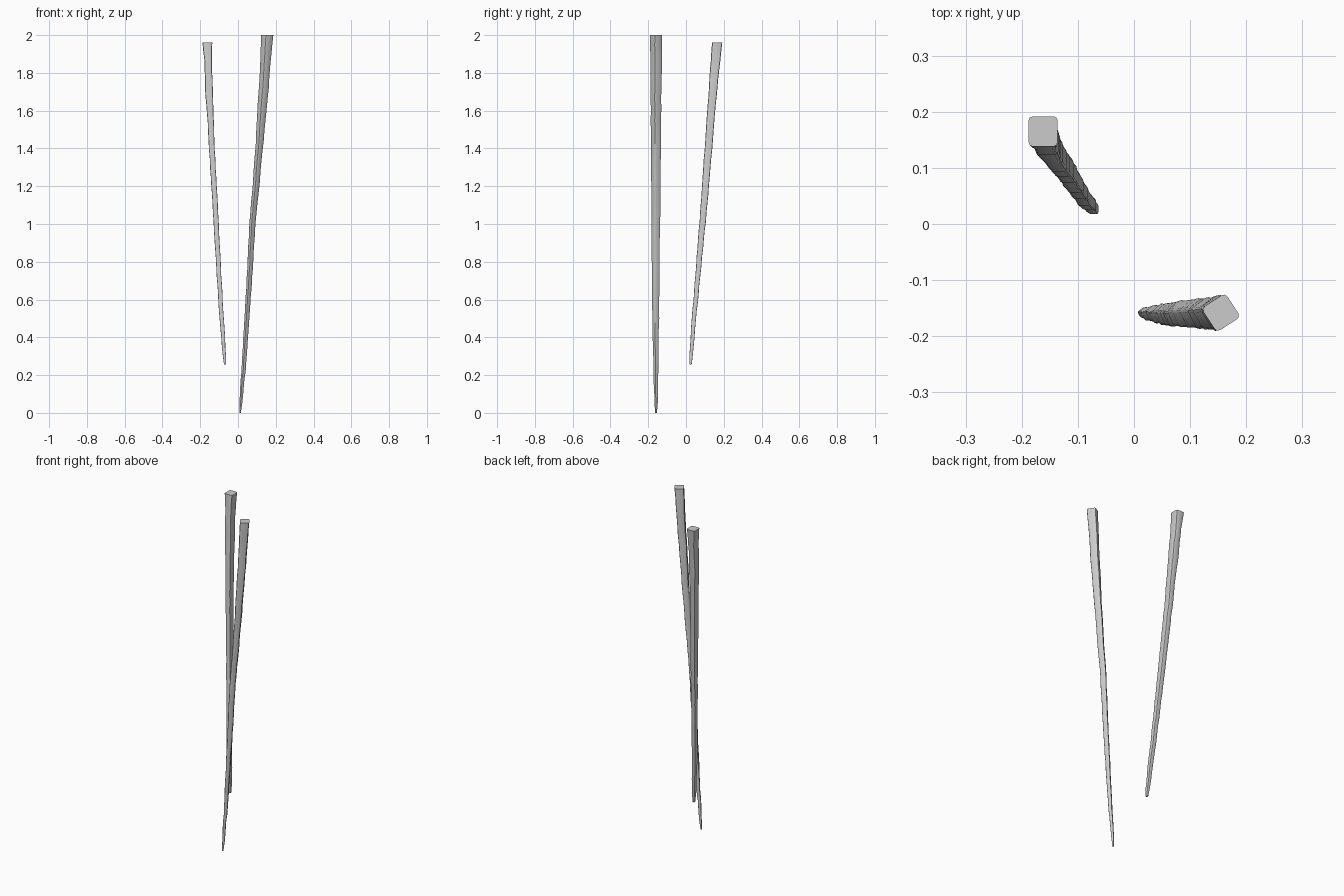
import bpy, bmesh, math, random

if "Cube" in bpy.data.objects:
    bpy.data.objects.remove(bpy.data.objects["Cube"])

random.seed(4)


def lerp_keys(keys, z):
    # Interpolate the (z, x, y, width_x, width_y) stations
    for a, b in zip(keys, keys[1:]):
        if z <= b[0]:
            t = (z - a[0]) / (b[0] - a[0])
            return [p + (q - p) * t for p, q in zip(a, b)]
    return list(keys[-1])


def section(angle, corner=0.3, steps=3):
    # Rounded square scaled so its extents are -1..1 after turning
    pts = []
    for k in range(4):
        c = math.pi / 4 + k * math.pi / 2
        cx, cy = math.copysign(1 - corner, math.cos(c)), math.copysign(1 - corner, math.sin(c))
        for s in range(steps):
            a = k * math.pi / 2 + s * math.pi / 2 / (steps - 1)
            x, y = cx + corner * math.cos(a), cy + corner * math.sin(a)
            pts.append((x * math.cos(angle) - y * math.sin(angle),
                        x * math.sin(angle) + y * math.cos(angle)))
    m = max(abs(p[0]) for p in pts)
    return [(x / m, y / m) for x, y in pts]


def chopstick(name, keys, angle, rings=36, wobble=0.0012):
    prof = section(angle)
    bm = bmesh.new()
    loops = []
    z0, z1 = keys[0][0], keys[-1][0]
    for i in range(rings + 1):
        z, x, y, wx, wy = lerp_keys(keys, z0 + (z1 - z0) * i / rings)
        j = wobble if 0 < i < rings else 0
        x += random.uniform(-j, j)
        y += random.uniform(-j, j)
        loops.append([bm.verts.new((x + px * wx / 2, y + py * wy / 2, z)) for px, py in prof])
    n = len(prof)
    for a, b in zip(loops, loops[1:]):
        for k in range(n):
            bm.faces.new((a[k], a[(k + 1) % n], b[(k + 1) % n], b[k]))
    bm.faces.new(loops[0][::-1])
    bm.faces.new(loops[-1])
    me = bpy.data.meshes.new(name)
    bm.to_mesh(me)
    bm.free()
    ob = bpy.data.objects.new(name, me)
    bpy.context.collection.objects.link(ob)
    bpy.ops.object.select_all(action='DESELECT')
    ob.select_set(True)
    bpy.context.view_layer.objects.active = ob
    bpy.ops.object.shade_smooth_by_angle(angle=math.radians(35))


# Rear stick: square to the axes, leaning back and left
chopstick("rear_chopstick", [
    (0.255, -0.069, 0.024, 0.010, 0.012),
    (0.28, -0.070, 0.026, 0.016, 0.017),
    (0.45, -0.083, 0.038, 0.022, 0.022),
    (0.70, -0.099, 0.060, 0.024, 0.026),
    (1.00, -0.116, 0.087, 0.027, 0.033),
    (1.40, -0.138, 0.119, 0.030, 0.040),
    (1.60, -0.148, 0.134, 0.034, 0.042),
    (1.70, -0.153, 0.142, 0.042, 0.044),
    (1.85, -0.158, 0.155, 0.037, 0.050),
    (1.96, -0.162, 0.165, 0.052, 0.054)], 0.0)

# Front stick: turned about its length, leaning right
chopstick("front_chopstick", [
    (0.0, 0.011, -0.159, 0.008, 0.010),
    (0.04, 0.013, -0.159, 0.015, 0.017),
    (0.25, 0.031, -0.160, 0.023, 0.027),
    (0.60, 0.054, -0.160, 0.027, 0.038),
    (1.00, 0.077, -0.160, 0.032, 0.045),
    (1.40, 0.112, -0.159, 0.039, 0.052),
    (1.70, 0.135, -0.159, 0.053, 0.057),
    (1.80, 0.140, -0.158, 0.051, 0.060),
    (2.0, 0.155, -0.158, 0.064, 0.064)], math.radians(33))
